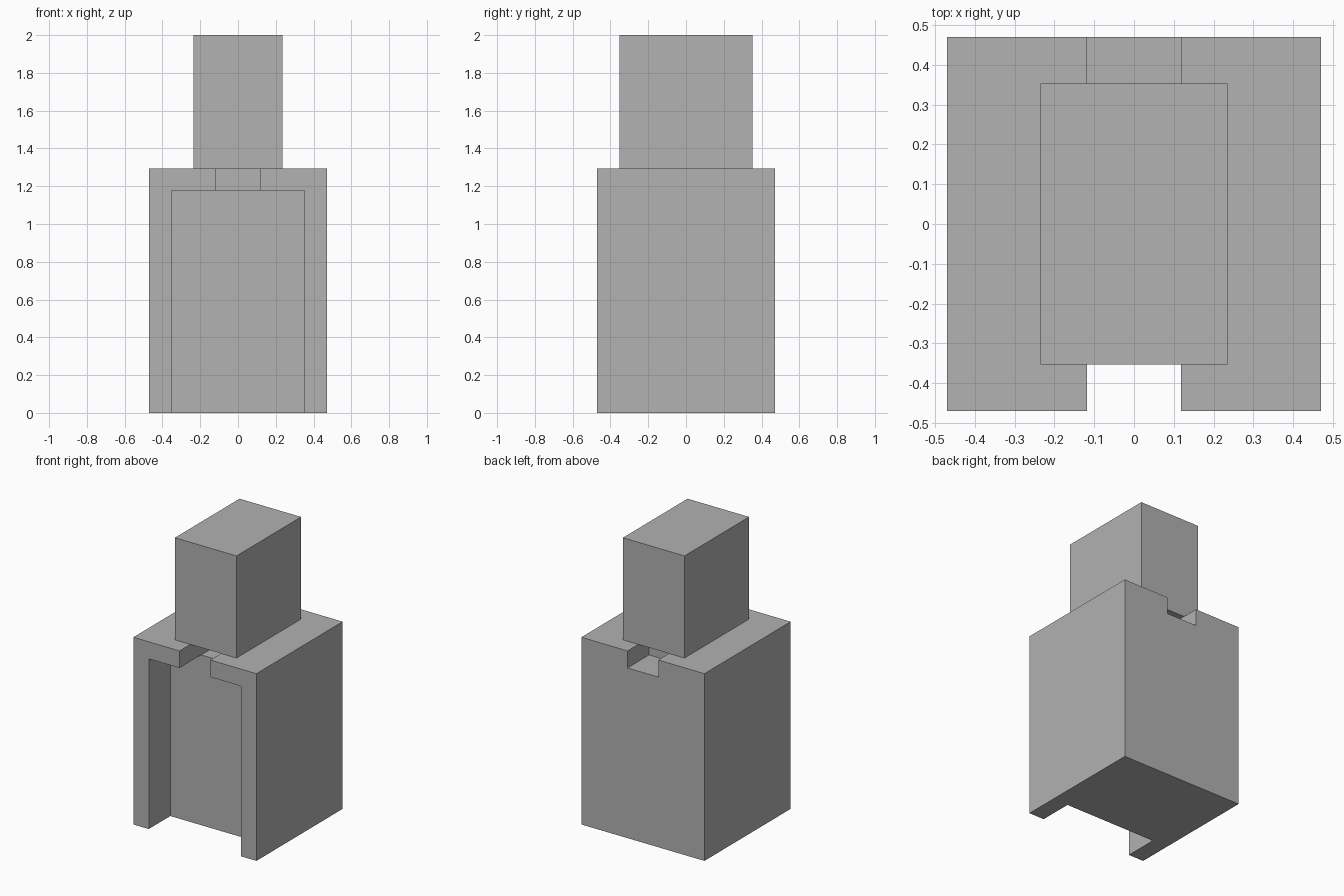
import bpy
import bmesh
from mathutils import Vector

if "Cube" in bpy.data.objects:
    bpy.data.objects.remove(bpy.data.objects["Cube"], do_unlink=True)

U = 2 / 17  # one block unit

grey = bpy.data.materials.new("plain grey")
grey.use_nodes = True
colour = (0.445, 0.445, 0.445, 1)
grey.diffuse_color = colour
grey.node_tree.nodes["Principled BSDF"].inputs["Base Color"].default_value = colour


def box(name, low, high):
    """Box between two corners given in block units."""
    low, high = Vector(low), Vector(high)
    bm = bmesh.new()
    bmesh.ops.create_cube(bm, size=1)
    for v in bm.verts:
        v.co = [((a + b) / 2 + c * (b - a)) * U for a, b, c in zip(low, high, v.co)]
    mesh = bpy.data.meshes.new(name)
    bm.to_mesh(mesh)
    bm.free()
    mesh.materials.append(grey)
    obj = bpy.data.objects.new(name, mesh)
    bpy.context.collection.objects.link(obj)
    return obj


def carve(target, cutter):
    """Cut one box out of the target and discard the cutter."""
    cutter.hide_render = True
    mod = target.modifiers.new(cutter.name, "BOOLEAN")
    mod.operation = "DIFFERENCE"
    mod.solver = "EXACT"
    mod.object = cutter
    bpy.context.view_layer.objects.active = target
    bpy.ops.object.modifier_apply(modifier=mod.name)
    bpy.data.objects.remove(cutter, do_unlink=True)


# Body block with a tall front recess and notches in its top rim
body = box("body", (-4, -4, 0), (4, 4, 11))
carve(body, box("front_recess", (-3, -5, -1), (3, -2, 10)))
carve(body, box("front_notch", (-1, -5, 10), (1, -1, 12)))
carve(body, box("back_notch", (-1, 2, 10), (1, 5, 12)))

# Head block resting on the body
box("head", (-2, -3, 11), (2, 3, 17))
